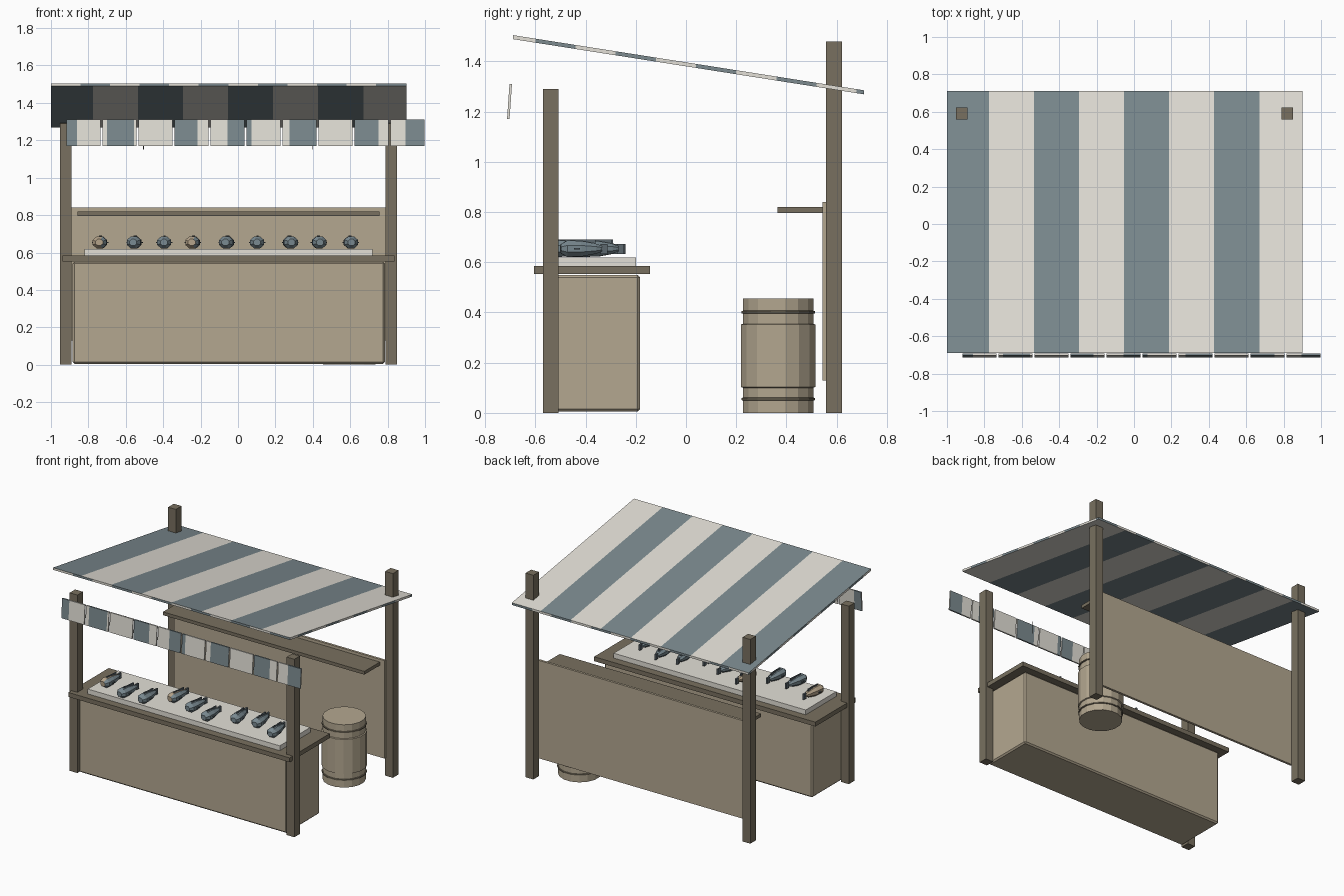
import bpy, bmesh, math, random
from mathutils import Matrix, Vector

if "Cube" in bpy.data.objects:
    bpy.data.objects.remove(bpy.data.objects["Cube"])

random.seed(4)


def mat(name, r, g, b):
    m = bpy.data.materials.new(name)
    m.diffuse_color = (r, g, b, 1)
    m.use_nodes = True
    m.node_tree.nodes["Principled BSDF"].inputs["Base Color"].default_value = m.diffuse_color
    return m


DARK_WOOD = mat("dark wood", 0.19, 0.163, 0.115)
LIGHT_WOOD = mat("light wood", 0.455, 0.388, 0.28)
CREAM = mat("cream cloth", 0.77, 0.745, 0.68)
SLATE = mat("slate cloth", 0.2, 0.255, 0.275)
IRON = mat("dark iron", 0.05, 0.047, 0.042)
FISH = mat("fish skin", 0.19, 0.25, 0.28)
FIN = mat("fish fin", 0.11, 0.14, 0.16)
BELLY = mat("fish tan", 0.45, 0.36, 0.25)


def finish(name, bm, *mats):
    bmesh.ops.recalc_face_normals(bm, faces=bm.faces)
    me = bpy.data.meshes.new(name)
    bm.to_mesh(me)
    bm.free()
    ob = bpy.data.objects.new(name, me)
    bpy.context.collection.objects.link(ob)
    for m in mats:
        me.materials.append(m)
    return ob


def add_box(bm, x0, x1, y0, y1, z0, z1):
    m = Matrix.Translation(((x0 + x1) / 2, (y0 + y1) / 2, (z0 + z1) / 2))
    m = m @ Matrix.Diagonal((x1 - x0, y1 - y0, z1 - z0, 1))
    return bmesh.ops.create_cube(bm, size=1, matrix=m)["verts"]


def box(name, m, *dims, bevel=0):
    bm = bmesh.new()
    add_box(bm, *dims)
    ob = finish(name, bm, m)
    if bevel:
        mod = ob.modifiers.new("bevel", "BEVEL")
        mod.width = bevel
        mod.segments = 1
    return ob


def cut(bm, axis, positions):
    for p in positions:
        co, no = Vector(), Vector()
        co[axis], no[axis] = p, 1
        geom = bm.verts[:] + bm.edges[:] + bm.faces[:]
        bmesh.ops.bisect_plane(bm, geom=geom, dist=1e-5, plane_co=co, plane_no=no)


def lathe(name, m, profile, loc, sides=16):
    """Revolve (radius, height) points about a vertical axis."""
    bm = bmesh.new()
    rings = []
    for r, z in profile:
        rings.append([bm.verts.new((loc[0] + r * math.cos(a), loc[1] + r * math.sin(a), loc[2] + z))
                      for a in [(i + 0.5) * math.tau / sides for i in range(sides)]])
    for a, b in zip(rings, rings[1:]):
        for i in range(sides):
            j = (i + 1) % sides
            bm.faces.new((a[i], a[j], b[j], b[i]))
    bm.faces.new(rings[0])
    bm.faces.new(rings[-1])
    return finish(name, bm, m)


# Corner posts
for side, x in (("left", -0.92), ("right", 0.82)):
    box(f"front_post_{side}", DARK_WOOD, x - 0.031, x + 0.031, -0.57, -0.507, 0, 1.29)
    box(f"back_post_{side}", DARK_WOOD, x - 0.031, x + 0.031, 0.558, 0.622, 0, 1.48)

# Counter, its top and the display tray
box("counter", LIGHT_WOOD, -0.885, 0.785, -0.562, -0.183, 0.005, 0.55, bevel=0.01)
box("counter_top", DARK_WOOD, -0.937, 0.837, -0.605, -0.143, 0.553, 0.585)
box("tray", CREAM, -0.82, 0.72, -0.55, -0.20, 0.585, 0.62)

# Back panel and shelf
box("back_panel", LIGHT_WOOD, -0.895, 0.795, 0.543, 0.56, 0.13, 0.84)
box("shelf", DARK_WOOD, -0.857, 0.757, 0.365, 0.543, 0.796, 0.82)

# Barrel with hoops
BX, BY = 0.595, 0.367
lathe("barrel", LIGHT_WOOD, [(0.143, 0), (0.143, 0.10), (0.151, 0.103), (0.151, 0.352),
                             (0.143, 0.355), (0.143, 0.455)], (BX, BY, 0))
for n, z in (("lower", 0.055), ("upper", 0.401)):
    lathe(f"barrel_hoop_{n}", DARK_WOOD, [(0.143, -0.006), (0.149, -0.004), (0.149, 0.004), (0.143, 0.006)],
          (BX, BY, z))

# Striped sloping awning: stripes run front to back, rims are checkered
X0, X1, Y0, Y1 = -1.0, 0.9, -0.69, 0.71
STRIPES = [-0.775 + 0.2408 * i for i in range(7)]
bm = bmesh.new()
add_box(bm, X0, X1, Y0, Y1, -0.008, 0.008)
cut(bm, 0, STRIPES)
cut(bm, 0, [X0 + 0.158 * i for i in range(1, 12)])
cut(bm, 1, [-0.6 + 0.16 * i for i in range(9)])
bm.normal_update()
for f in bm.faces:
    c, n = f.calc_center_median(), f.normal
    if abs(n.z) > 0.5:
        f.material_index = sum(c.x > s for s in STRIPES) % 2
    elif abs(n.x) > 0.5:
        f.material_index = math.floor((c.y + 0.6) / 0.16) % 2
    else:
        f.material_index = 1 - math.floor((c.x - X0) / 0.158) % 2
for v in bm.verts:
    v.co.z += 1.497 + (v.co.y - Y0) / (Y1 - Y0) * (1.277 - 1.497)
finish("awning", bm, SLATE, CREAM)

# Hanging front flaps with painted stripes
DARK = [(-0.93, -0.86), (-0.70, -0.555), (-0.345, -0.217), (-0.056, 0.072),
        (0.275, 0.42), (0.617, 0.75), (0.895, 1.01)]
for i in range(10):
    x0 = -0.918 + 0.1926 * i
    x1 = min(x0 + 0.183, 1.0)
    bm = bmesh.new()
    add_box(bm, x0, x1, -0.005, 0.005, 1.17, 1.31)
    cut(bm, 0, [e for d in DARK for e in d if x0 < e < x1])
    bm.normal_update()
    for f in bm.faces:
        x = f.calc_center_median().x
        striped = any(a <= x <= b for a, b in DARK) and abs(f.normal.x) < 0.5
        f.material_index = 0 if striped else 1
    for v in bm.verts:
        v.co.y += -0.708 + (v.co.z - 1.17) * 0.07
    finish(f"front_flap_{i + 1}", bm, SLATE, CREAM)

# Thin hanging hooks
for n, x in (("left", -0.505), ("right", 0.4)):
    box(f"hook_{n}", IRON, x - 0.002, x + 0.002, -0.57, -0.566, 1.15, 1.24)


# Fish: tapered eight-sided body along y, tail, back fin and side fins
def fish(i, x, y):
    bm = bmesh.new()
    rings = []
    for py, r in ((-0.09, 0.02), (-0.065, 0.038), (-0.01, 0.037), (0.05, 0.024), (0.075, 0.013)):
        rings.append([bm.verts.new((1.05 * r * math.cos(a), py, 0.92 * r * math.sin(a)))
                      for a in [(k + 0.5) * math.tau / 8 for k in range(8)]])
    for a, b in zip(rings, rings[1:]):
        for k in range(8):
            j = (k + 1) % 8
            bm.faces.new((a[k], a[j], b[j], b[k]))
    bm.faces.new(rings[0])
    bm.faces.new(rings[-1])
    for f in bm.faces:
        if i in (0, 3) and f.calc_center_median().x < 0.01:
            f.material_index = 2
    n = len(bm.faces)
    add_box(bm, -0.004, 0.004, -0.05, 0.05, 0.015, 0.037)
    add_box(bm, -0.006, 0.006, 0.07, 0.098, -0.022, 0.018)
    for s in (-1, 1):
        add_box(bm, s * 0.038 - 0.005, s * 0.038 + 0.005, -0.04, -0.015, -0.004, 0.002)
    for f in list(bm.faces)[n:]:
        f.material_index = 1
    ob = finish(f"fish_{i + 1}", bm, FISH, FIN, BELLY)
    ob.location = (x, y, 0.654)
    ob.rotation_euler = (0, 0, random.uniform(-0.15, 0.15))


SPOTS = [(-0.735, -0.40), (-0.55, -0.47), (-0.393, -0.465), (-0.238, -0.34), (-0.056, -0.395),
         (0.104, -0.45), (0.275, -0.37), (0.43, -0.345), (0.6, -0.41)]
for i, (x, y) in enumerate(SPOTS):
    fish(i, x, y)
